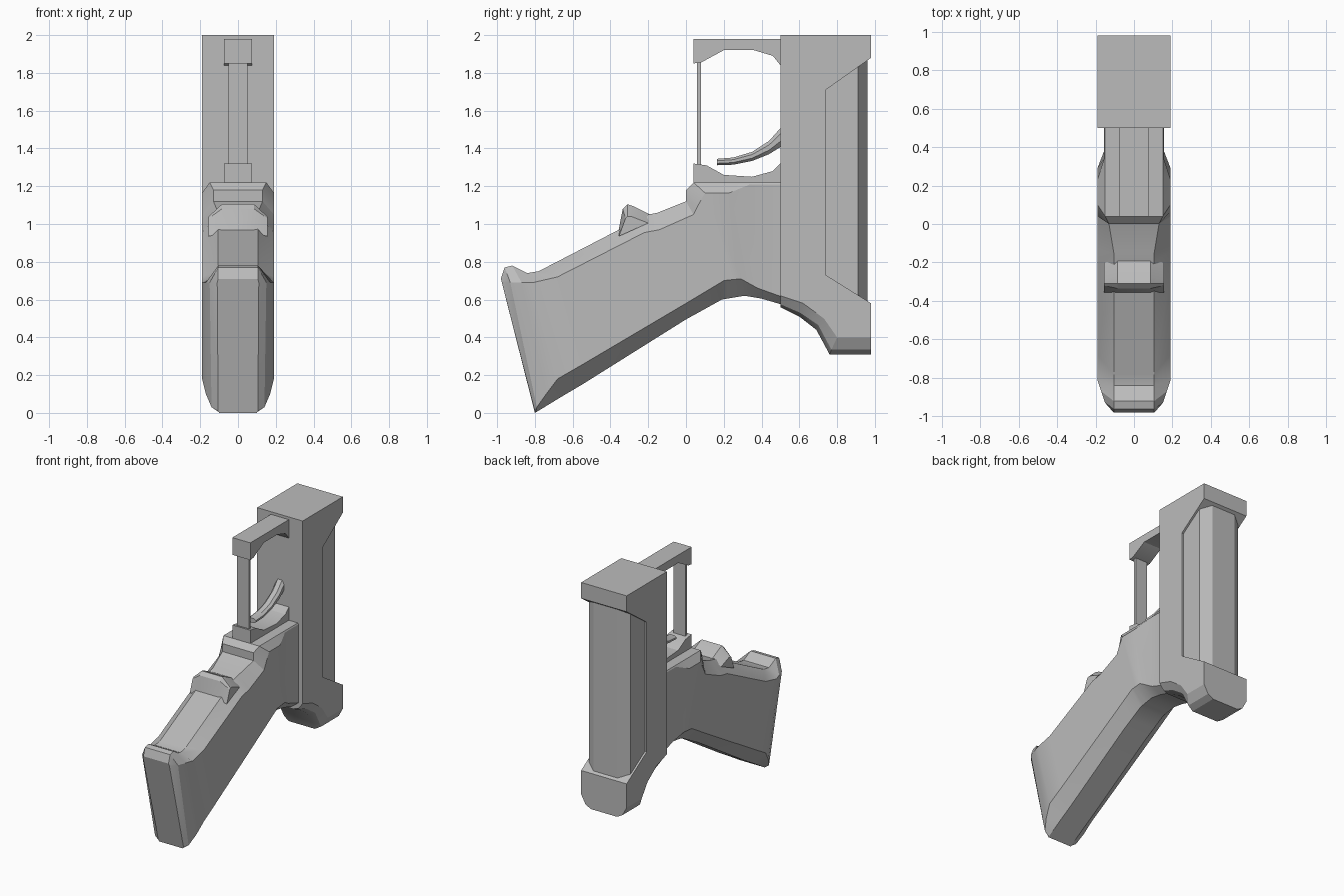
import bpy, bmesh, math

cube = bpy.data.objects.get("Cube")
if cube:
    bpy.data.objects.remove(cube, do_unlink=True)

grey = bpy.data.materials.new("plain_grey")
grey.use_nodes = True
COLOUR = (0.5, 0.5, 0.5, 1)
grey.diffuse_color = COLOUR
grey.node_tree.nodes["Principled BSDF"].inputs["Base Color"].default_value = COLOUR


def loft(name, rings, angle=25):
    """Skin a list of closed rings and cap both ends."""
    bm = bmesh.new()
    rows = [[bm.verts.new(p) for p in ring] for ring in rings]
    n = len(rows[0])
    for a, b in zip(rows, rows[1:]):
        for i in range(n):
            j = (i + 1) % n
            bm.faces.new((a[i], a[j], b[j], b[i]))
    bm.faces.new(rows[0])
    bm.faces.new(rows[-1])
    bmesh.ops.recalc_face_normals(bm, faces=bm.faces)
    mesh = bpy.data.meshes.new(name)
    bm.to_mesh(mesh)
    bm.free()
    mesh.materials.append(grey)
    obj = bpy.data.objects.new(name, mesh)
    bpy.context.collection.objects.link(obj)
    bpy.ops.object.select_all(action='DESELECT')
    bpy.context.view_layer.objects.active = obj
    obj.select_set(True)
    bpy.ops.object.shade_smooth_by_angle(angle=math.radians(angle))
    return obj


def slab(name, *layers):
    """Mirrored part from side profiles (y, z), listed outermost first."""
    full = [(-x, p) for x, p in layers] + [(x, p) for x, p in reversed(layers)]
    return loft(name, [[(x, y, z) for y, z in p] for x, p in full])


# Receiver block, its underside rounded off towards the sides
back = [(.5, 2), (.98, 2), (.98, 1.88), (.74, 1.71), (.74, .73), (.98, .58)]
slab("receiver",
     (.19, back + [(.98, .40), (.80, .40), (.73, .50), (.62, .58), (.5, .62)]),
     (.155, back + [(.98, .335), (.77, .335), (.70, .465), (.605, .53), (.5, .575)]),
     (.11, back + [(.98, .31), (.76, .31), (.69, .44), (.60, .51), (.5, .56)]))

# Column with chamfered corners set in the rear recess
column = [(.175, .7), (.175, .91), (.10, .96), (-.10, .96), (-.175, .91), (-.175, .7)]
loft("rear_column", [[(x, y, z) for x, y in column] for z in (.5, 1.92)])

# Trigger guard: upper arm, lower arm and thin front strip
slab("guard_upper_arm", (.075, [(.04, 1.98), (.52, 1.98), (.52, 1.83), (.5, 1.84), (.46, 1.89),
                                (.36, 1.92), (.2, 1.92), (.08, 1.855), (.04, 1.85)]))
slab("guard_lower_arm", (.075, [(.04, 1.2), (.52, 1.2), (.52, 1.34), (.5, 1.32), (.46, 1.28),
                                (.35, 1.25), (.2, 1.26), (.11, 1.31), (.04, 1.32)]))
slab("guard_strip", (.05, [(.058, 1.3), (.08, 1.3), (.08, 1.87), (.058, 1.87)]))

# Curved trigger with softened sides
spine = [(.165, 1.328, .017), (.25, 1.333, .019), (.35, 1.358, .024),
         (.44, 1.405, .035), (.52, 1.475, .055)]


def trigger_side(k):
    return [(y, z - t * k) for y, z, t in spine] + [(y, z + t * k) for y, z, t in reversed(spine)]


slab("trigger", (.035, trigger_side(.4)), (.018, trigger_side(1)))

# Grip: each station gives top, upper side, lower side and bottom as (y, z, half width)
W, T, B = .19, .105, .10
stations = [
    [(-.98, .71, T), (-.975, .69, .11), (-.80, .01, T), (-.80, 0, B)],
    [(-.96, .77, T), (-.93, .69, .15), (-.79, .03, .14), (-.795, .003, B)],
    [(-.92, .78, T), (-.87, .69, .17), (-.74, .10, .17), (-.75, .03, B)],
    [(-.84, .74, T), (-.81, .69, W), (-.68, .18, W), (-.66, .085, B)],
    [(-.78, .75, T), (-.68, .72, W), (-.55, .255, W), (-.55, .15, B)],
    [(-.20, 1.05, T), (-.22, .955, W), (0, .58, W), (0, .495, B)],
    [(-.15, 1.06, T), (-.14, .97, W), (.10, .64, W), (.10, .55, B)],
    [(0, 1.12, .13), (.04, 1.05, W), (.20, .70, W), (.19, .60, B)],
    [(0, 1.18, .13), (.065, 1.10, W), (.22, .703, W), (.22, .605, B)],
    [(.04, 1.22, .15), (.10, 1.165, W), (.24, .705, W), (.25, .61, B)],
    [(.25, 1.22, .15), (.23, 1.165, W), (.29, .71, W), (.31, .62, B)],
    [(.33, 1.22, .15), (.34, 1.21, .155), (.38, .66, .155), (.40, .605, B)],
    [(.52, 1.22, .15), (.52, 1.21, .155), (.52, .61, .155), (.52, .57, B)],
]
loft("grip", [[(x, y, z) for y, z, x in s] + [(-x, y, z) for y, z, x in reversed(s)]
              for s in stations])

# Raised finger ridge on the grip
slab("finger_ridge",
     (.155, [(-.355, .935), (-.32, 1.03), (-.31, 1.04), (-.29, 1.04), (-.2, 1.005)]),
     (.085, [(-.36, .95), (-.335, 1.08), (-.31, 1.105), (-.28, 1.095), (-.19, 1.05)]))
